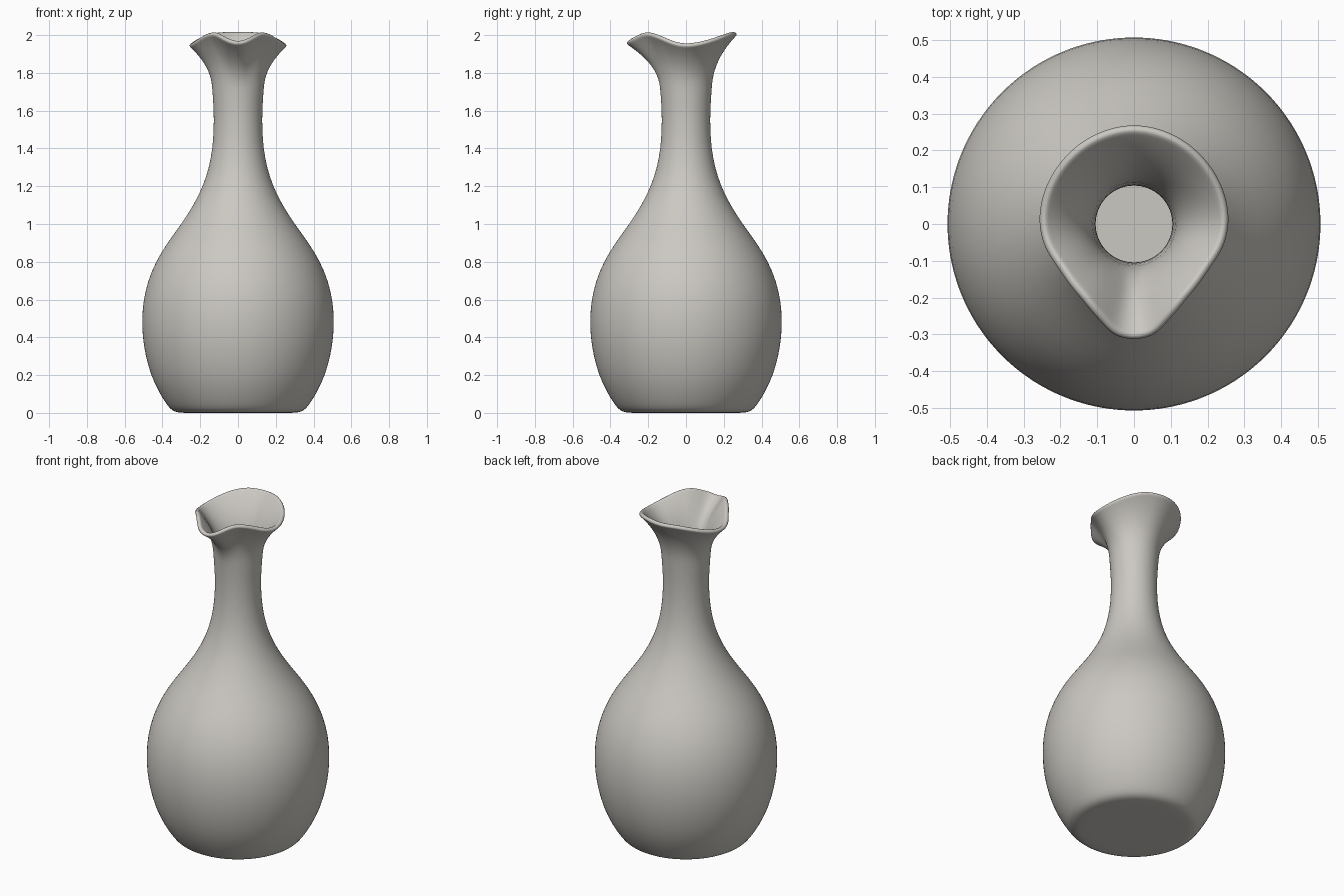
import bpy, bmesh, math

if "Cube" in bpy.data.objects:
    bpy.data.objects.remove(bpy.data.objects["Cube"])

SEG = 72
# Outer profile of base, belly and neck: (radius, height)
BODY = [(0.10, 0), (0.20, 0), (0.295, 0), (0.325, 0.003), (0.35, 0.014), (0.372, 0.035),
        (0.42, 0.11), (0.462, 0.2), (0.492, 0.31), (0.506, 0.41), (0.509, 0.5),
        (0.501, 0.6), (0.477, 0.7), (0.436, 0.8), (0.375, 0.9), (0.30, 1.0),
        (0.235, 1.1), (0.185, 1.2), (0.153, 1.3), (0.135, 1.4), (0.128, 1.5),
        (0.128, 1.6), (0.135, 1.7)]
# Rim radius and height by angle away from the spout (degrees)
RIM_R = [(0, 0.318), (9, 0.313), (21, 0.28), (38, 0.25), (57, 0.242), (79, 0.256),
         (95, 0.262), (130, 0.265), (158, 0.27), (180, 0.273)]
RIM_Z = [(0, 1.953), (32, 2.004), (90, 1.943), (165, 2.004), (180, 2.004)]


def blend(table, a):
    """Smooth interpolation through a table with monotone tangents."""
    n = len(table)
    d = [(table[i + 1][1] - table[i][1]) / (table[i + 1][0] - table[i][0]) for i in range(n - 1)]
    m = [0] + [0 if d[i - 1] * d[i] <= 0 else 2 * d[i - 1] * d[i] / (d[i - 1] + d[i])
               for i in range(1, n - 1)] + [0]
    i = max(k for k in range(n - 1) if table[k][0] <= a)
    h = table[i + 1][0] - table[i][0]
    t = (a - table[i][0]) / h
    return ((2 * t**3 - 3 * t**2 + 1) * table[i][1] + (t**3 - 2 * t**2 + t) * h * m[i]
            + (3 * t**2 - 2 * t**3) * table[i + 1][1] + (t**3 - t**2) * h * m[i + 1])


bm = bmesh.new()


def ring(shape):
    """One loop of vertices; shape gives (radius, height) at an angle from the spout."""
    loop = []
    for k in range(SEG):
        a = 360 * k / SEG
        r, z = shape(min(a, 360 - a))
        t = math.radians(a)
        loop.append(bm.verts.new((r * math.sin(t), -r * math.cos(t), z)))
    return loop


def lip(t):
    """Ring of the flared mouth, t = 0 at the neck and 1 at the rim."""
    def shape(a):
        return (0.135 + (blend(RIM_R, a) - 0.135) * t ** 2.2,
                1.7 + (blend(RIM_Z, a) - 1.7) * t)
    return shape


# Base, belly and neck, then the flared mouth with its spout
loops = [ring(lambda a, p=p: p) for p in BODY]
loops += [ring(lip(t)) for t in (0.2, 0.38, 0.54, 0.68, 0.8, 0.9, 0.96, 1.0)]
for low, high in zip(loops, loops[1:]):
    for k in range(SEG):
        j = (k + 1) % SEG
        bm.faces.new((low[k], low[j], high[j], high[k]))
bm.faces.new(loops[0][::-1])

mesh = bpy.data.meshes.new("carafe")
bm.to_mesh(mesh)
bm.free()
carafe = bpy.data.objects.new("carafe", mesh)
bpy.context.collection.objects.link(carafe)

# Wall thickness and rounded rim
wall = carafe.modifiers.new("wall", 'SOLIDIFY')
wall.thickness = 0.024
wall.offset = -1
smooth = carafe.modifiers.new("smooth", 'SUBSURF')
smooth.levels = smooth.render_levels = 1

mat = bpy.data.materials.new("warm grey ceramic")
mat.diffuse_color = (0.60, 0.58, 0.54, 1)
mat.use_nodes = True
mat.node_tree.nodes["Principled BSDF"].inputs["Base Color"].default_value = mat.diffuse_color
mesh.materials.append(mat)
mesh.shade_smooth()
